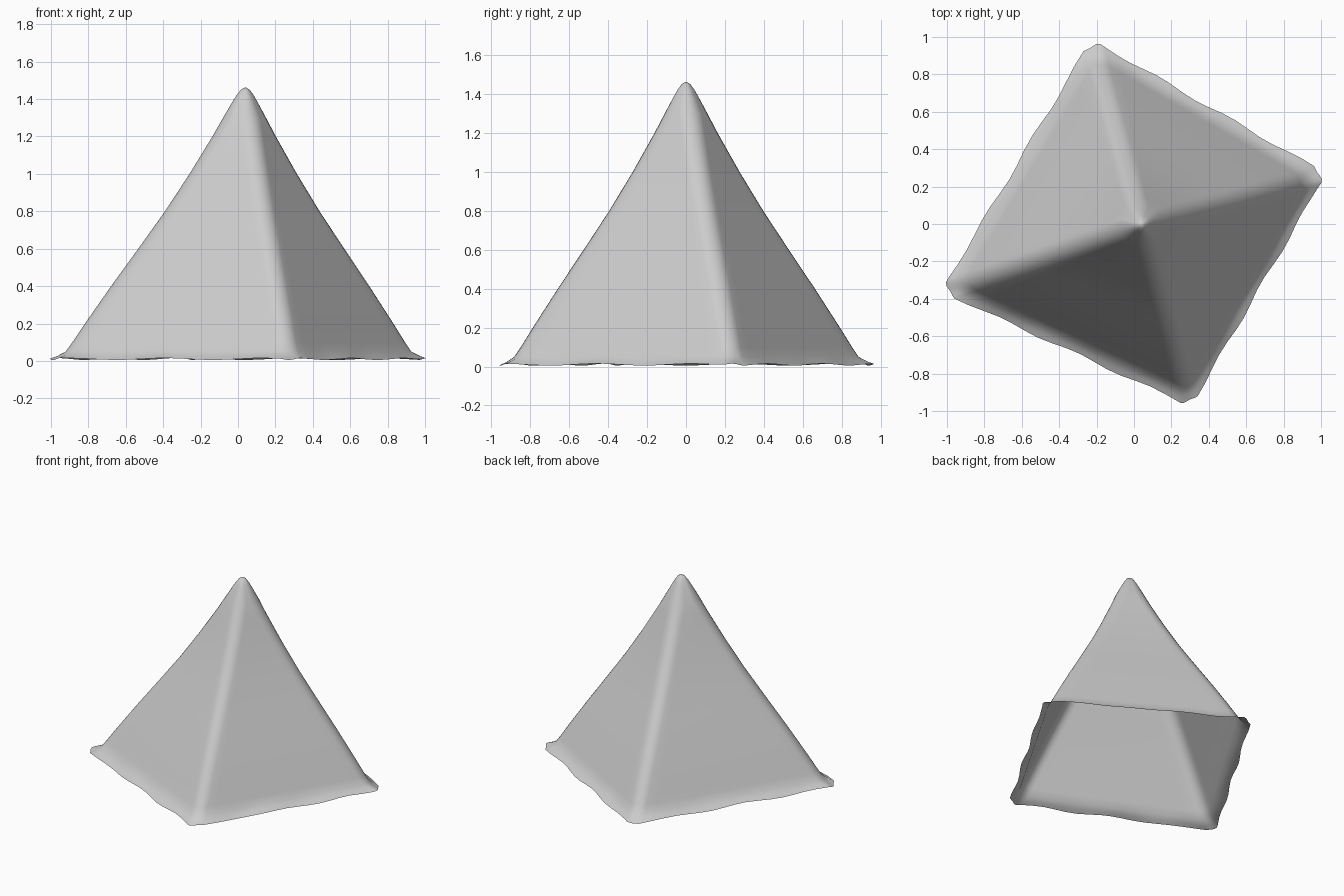
import bpy, bmesh, math
from mathutils import Vector

if "Cube" in bpy.data.objects:
    bpy.data.objects.remove(bpy.data.objects["Cube"])

APEX = Vector((0.04, 0.0))
CORNERS = [Vector(c) for c in ((0.995, 0.26), (-0.22, 0.955), (-0.995, -0.35), (0.29, -0.95))]
# height and size of each ring, from flared hem to rounded tip
PROFILE = [(0.01, 1.0), (0.025, 0.965), (0.05, 0.925), (0.1, 0.89), (0.2, 0.825), (0.4, 0.69),
           (0.6, 0.55), (0.8, 0.412), (1.0, 0.285), (1.2, 0.167), (1.3, 0.112),
           (1.38, 0.068), (1.42, 0.045), (1.45, 0.023)]
ARC, EDGE = 6, 16


def ring(s):
    """Rounded four-cornered outline, scaled about the apex."""
    r = min(0.08, 0.75 * s)
    arcs = []
    for c in CORNERS:
        v = (c - APEX) * s
        a0 = math.atan2(v.y, v.x)
        centre = APEX + v - v.normalized() * r
        arcs.append([centre + r * Vector((math.cos(a), math.sin(a)))
                     for a in (a0 + math.radians(-45 + 90 * k / ARC) for k in range(ARC + 1))])
    pts = []
    for i, arc in enumerate(arcs):
        nxt = arcs[(i + 1) % 4][0]
        pts += arc
        pts += [arc[-1].lerp(nxt, k / EDGE) for k in range(1, EDGE)]
    return pts


# Cloth shell, open underneath, with a slightly wavy hem
bm = bmesh.new()
rows = []
for z, s in PROFILE:
    wave = max(0.0, 1 - z / 0.05) / 0.8
    row = []
    for i, p in enumerate(ring(s)):
        out = (p - APEX).normalized() * 0.008 * wave * math.sin(i * 1.15)
        row.append(bm.verts.new((p.x + out.x, p.y + out.y, z + 0.005 * wave * math.sin(i * 0.9))))
    rows.append(row)
n = len(rows[0])
for a, b in zip(rows, rows[1:]):
    for i in range(n):
        j = (i + 1) % n
        bm.faces.new((a[i], a[j], b[j], b[i]))
tip = bm.verts.new((APEX.x, APEX.y, 1.463))
for i in range(n):
    bm.faces.new((rows[-1][i], rows[-1][(i + 1) % n], tip))
for f in bm.faces:
    f.smooth = True

mesh = bpy.data.meshes.new("draped_pyramid")
bm.to_mesh(mesh)
bm.free()
obj = bpy.data.objects.new("draped_pyramid", mesh)
bpy.context.collection.objects.link(obj)
